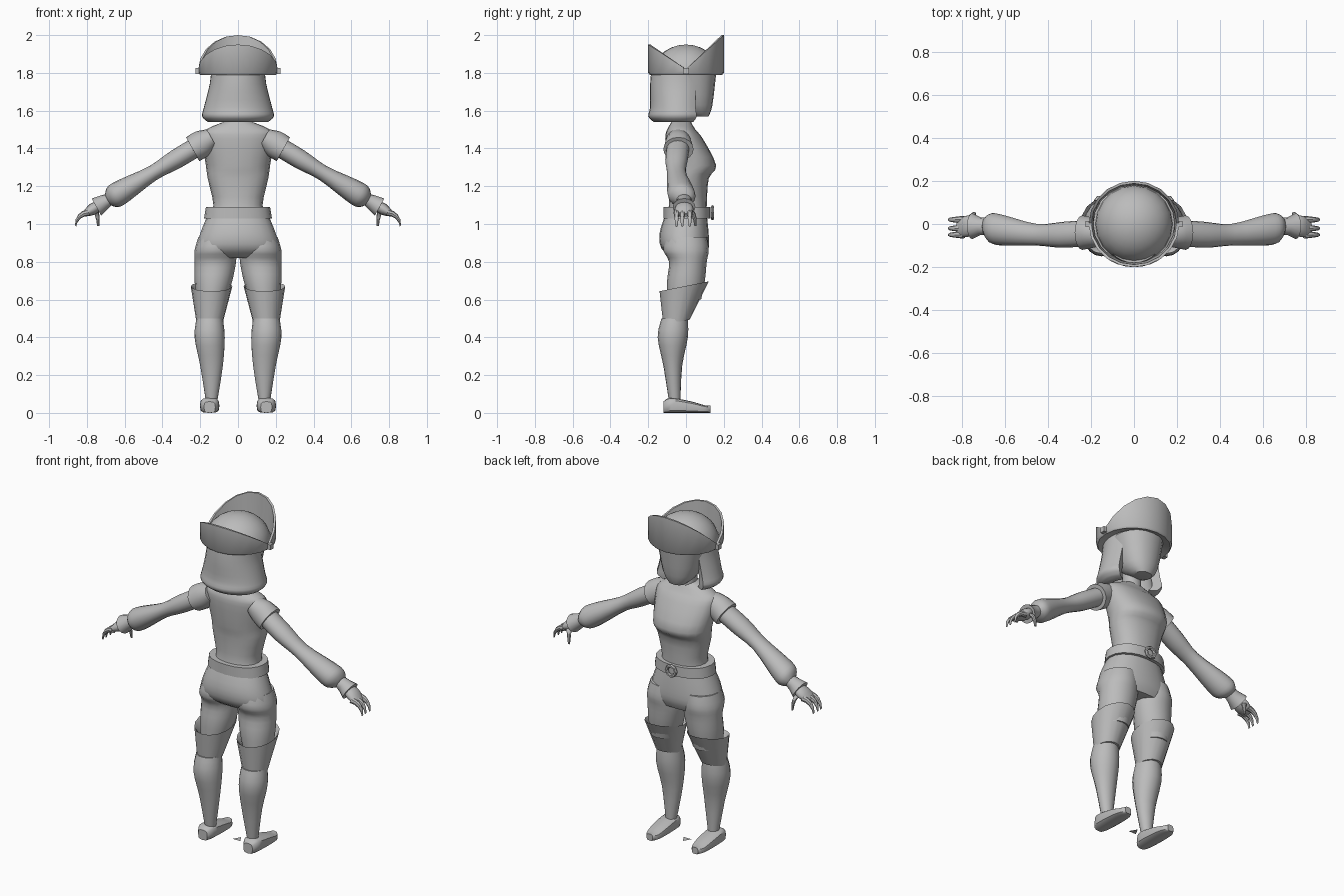
import bpy, bmesh
from math import cos, sin, pi, radians, copysign
from mathutils import Vector

cube = bpy.data.objects.get("Cube")
if cube:
    bpy.data.objects.remove(cube, do_unlink=True)

grey = bpy.data.materials.new("plain_grey")
grey.use_nodes = True
tone = (0.5, 0.5, 0.5, 1)
grey.diffuse_color = tone
grey.node_tree.nodes["Principled BSDF"].inputs["Base Color"].default_value = tone

X, Y, Z = Vector((1, 0, 0)), Vector((0, 1, 0)), Vector((0, 0, 1))
ACROSS_ARM = Vector((0.5, 0, 0.9))
BOOT_TILT = Vector((0, 1, 0.2))


def finish(name, bm, mirror=False):
    bmesh.ops.recalc_face_normals(bm, faces=bm.faces)
    mesh = bpy.data.meshes.new(name)
    bm.to_mesh(mesh)
    bm.free()
    mesh.materials.append(grey)
    ob = bpy.data.objects.new(name, mesh)
    bpy.context.collection.objects.link(ob)
    if mirror:
        modifier = ob.modifiers.new("mirror", 'MIRROR')
        modifier.use_mirror_merge = False
    bpy.ops.object.select_all(action='DESELECT')
    ob.select_set(True)
    bpy.context.view_layer.objects.active = ob
    bpy.ops.object.shade_smooth_by_angle(angle=radians(40))


def spline(rows, steps):
    """Run a smooth curve through a few key rows."""
    keys = [Vector(row) for row in rows]
    keys = [keys[0]] + keys + [keys[-1]]
    result = []
    for before, start, end, after in zip(keys, keys[1:], keys[2:], keys[3:]):
        for step in range(steps):
            t = step / steps
            tangent_in, tangent_out = (end - before) / 2, (after - start) / 2
            ease = t * t * (3 - 2 * t)
            result.append(start.lerp(end, ease) + tangent_in * t * (1 - t) ** 2
                          - tangent_out * t * t * (1 - t))
    return result + [keys[-1]]


def skin(name, rings, mirror=False, caps=True):
    """Bridge a series of closed point rings."""
    bm = bmesh.new()
    rows = [[bm.verts.new(point) for point in ring] for ring in rings]
    for lower, upper in zip(rows, rows[1:]):
        for i in range(len(lower)):
            j = (i + 1) % len(lower)
            bm.faces.new((lower[i], lower[j], upper[j], upper[i]))
    if caps:
        bm.faces.new(rows[0])
        bm.faces.new(rows[-1])
    finish(name, bm, mirror)


def rounded(value, power):
    return copysign(abs(value) ** power, value) if abs(value) > 1e-6 else 0.0


def loft(name, sections, u=X, v=Y, sides=16, power=1.0, mirror=True, steps=3):
    """Sections are x, y, z, radius along u, radius along v."""
    angles = [2 * pi * i / sides for i in range(sides)]
    rings = []
    for x, y, z, ru, rv in spline(sections, steps):
        centre = Vector((x, y, z))
        rings.append([centre + u * ru * rounded(cos(a), power) + v * rv * rounded(sin(a), power)
                      for a in angles])
    skin(name, rings, mirror)


def body(name, rows, steps=3):
    """Rows are height, half width, front y, back y."""
    sections = [(0, (front + back) / 2, z, width, (front - back) / 2)
                for z, width, front, back in rows]
    loft(name, sections, sides=20, power=0.9, mirror=False, steps=steps)


def limb(name, rows, steps=3):
    """Rows are x, y, depth radius, thickness, strung along the sloping arm line."""
    sections = [(x, y, 1.54 - 0.6 * x, depth, thick) for x, y, depth, thick in rows]
    loft(name, sections, u=Y, v=ACROSS_ARM, steps=steps)


def finger(name, start, reach, drop, u, v):
    """A tapering finger that curls downwards."""
    sections = []
    for step in range(5):
        bend = step / 4 * pi / 2
        point = Vector(start) + Vector(reach) * sin(bend) - Z * drop * (1 - cos(bend))
        radius = 0.018 - 0.003 * step
        sections.append((*point, radius, radius))
    loft(name, sections, u=u, v=v, sides=8, steps=1)


# Torso, neck, hips and head
body("torso", [(1.04, .16, .11, -.11), (1.1, .13, .11, -.09), (1.24, .16, .12, -.09),
               (1.31, .17, .16, -.1), (1.45, .19, .09, -.11), (1.5, .17, .05, -.1),
               (1.55, .05, .02, -.07)])
body("neck", [(1.5, .05, .03, -.07), (1.65, .05, .03, -.07)])
body("hips", [(1.05, .16, .11, -.11), (.95, .2, .12, -.14), (.87, .22, .12, -.13),
              (.82, .19, .1, -.07)])
body("head", [(1.57, .05, .12, .03), (1.63, .1, .14, -.06), (1.8, .14, .16, -.12)])

# Belt and round buckle
body("belt", [(1.03, .18, .13, -.12), (1.09, .17, .13, -.12)], steps=1)
bpy.ops.mesh.primitive_torus_add(location=(0, .14, 1.06), rotation=(pi / 2, 0, 0),
                                 major_radius=.03, minor_radius=.01,
                                 major_segments=8, minor_segments=6)
buckle = bpy.context.object
buckle.name = "belt_buckle"
buckle.data.materials.append(grey)

# Legs, open boot tops, boots
loft("thighs", [(.11, 0, .93, .1, .11), (.12, 0, .86, .11, .12), (.12, .01, .8, .11, .1),
                (.13, 0, .7, .1, .1), (.14, -.01, .6, .08, .09)])
loft("boot_tops", [(.14, -.01, .6, .08, .09), (.14, -.01, .66, .1, .12),
                   (.14, -.01, .67, .11, .13), (.15, -.05, .48, .07, .07)],
     v=BOOT_TILT, steps=1)
loft("boot_shafts", [(.15, -.06, .5, .07, .07), (.15, -.07, .4, .08, .08),
                     (.14, -.07, .25, .06, .05), (.14, -.06, .06, .03, .03)])
foot_rows = [(-.12, .03, .03), (-.08, .05, .04), (.03, .05, .03), (.1, .04, .02), (.13, .02, .02)]
loft("feet", [(.15, y, rise, width, rise) for y, width, rise in foot_rows],
     v=Z, sides=12, power=0.6)

# Arms: short sleeve, gathered lower sleeve, flared cuff, hand
limb("short_sleeves", [(.14, -.04, .06, .05), (.19, -.04, .07, .07), (.24, -.04, .08, .07)])
limb("arms", [(.2, -.04, .06, .05), (.33, -.05, .06, .05), (.45, -.05, .05, .04),
              (.6, -.03, .07, .06), (.66, -.02, .07, .06), (.69, -.01, .04, .03)])
limb("cuffs", [(.68, -.01, .04, .03), (.71, -.01, .04, .04), (.75, -.01, .06, .05)], steps=1)
limb("palms", [(.72, -.01, .03, .02), (.77, -.01, .05, .03), (.82, -.02, .04, .01)])
for label, y in (("index", .02), ("middle", -.02), ("outer", -.05)):
    finger(label + "_fingers", (.79, y, 1.06), (.07, 0, 0), .07, Y, ACROSS_ARM)
finger("thumbs", (.76, .02, 1.07), (-.02, .03, 0), .08, X, Y)


# Hair: a thick shell left open at the face
def hair_ring(z, width, depth):
    angles = [radians(-217 + 254 * i / 22) for i in range(23)]
    outer = [Vector((width * cos(a), depth * sin(a) - .04, z)) for a in angles]
    lining = [Vector((point.x * .7, (point.y + .04) * .7 - .04, z)) for point in outer]
    return outer + lining[::-1]


hair_rows = [(1.84, .14, .14), (1.74, .15, .15), (1.62, .18, .15), (1.57, .19, .16), (1.54, .16, .13)]
skin("hair", [hair_ring(*row) for row in spline(hair_rows, 3)])

# Hat crown: the upper half of a flattened ball
bm = bmesh.new()
bmesh.ops.create_uvsphere(bm, u_segments=20, v_segments=14, radius=1)
bmesh.ops.scale(bm, vec=(.18, .18, .16), verts=bm.verts)
bmesh.ops.translate(bm, vec=Z * 1.79, verts=bm.verts)
bmesh.ops.bisect_plane(bm, geom=bm.verts[:] + bm.edges[:] + bm.faces[:],
                       plane_co=Z * 1.8, plane_no=Z, clear_inner=True)
finish("hat_crown", bm)


# Upturned brim, peaked at both ends and notched at the sides
def brim_ring(scale, height=None):
    points = []
    for i in range(20):
        a = 2 * pi * i / 20
        peak = 1.82 + max(sin(a) * .18, -sin(a) * .13)
        points.append(Vector((.21 * scale * cos(a), .2 * scale * sin(a), height or peak)))
    return points


skin("hat_brim", [brim_ring(.65, 1.81), brim_ring(.96, 1.79), brim_ring(1, 1.8),
                  brim_ring(1), brim_ring(.94), brim_ring(.9, 1.81)], caps=False)

# Studs in the side notches
bm = bmesh.new()
bmesh.ops.create_cube(bm, size=.03)
bmesh.ops.translate(bm, vec=(.21, 0, 1.81), verts=bm.verts)
finish("hat_studs", bm, mirror=True)

# Small flat wedge on the floor between the feet
bm = bmesh.new()
bmesh.ops.create_circle(bm, cap_ends=True, segments=3, radius=.03)
finish("floor_wedge", bm)
